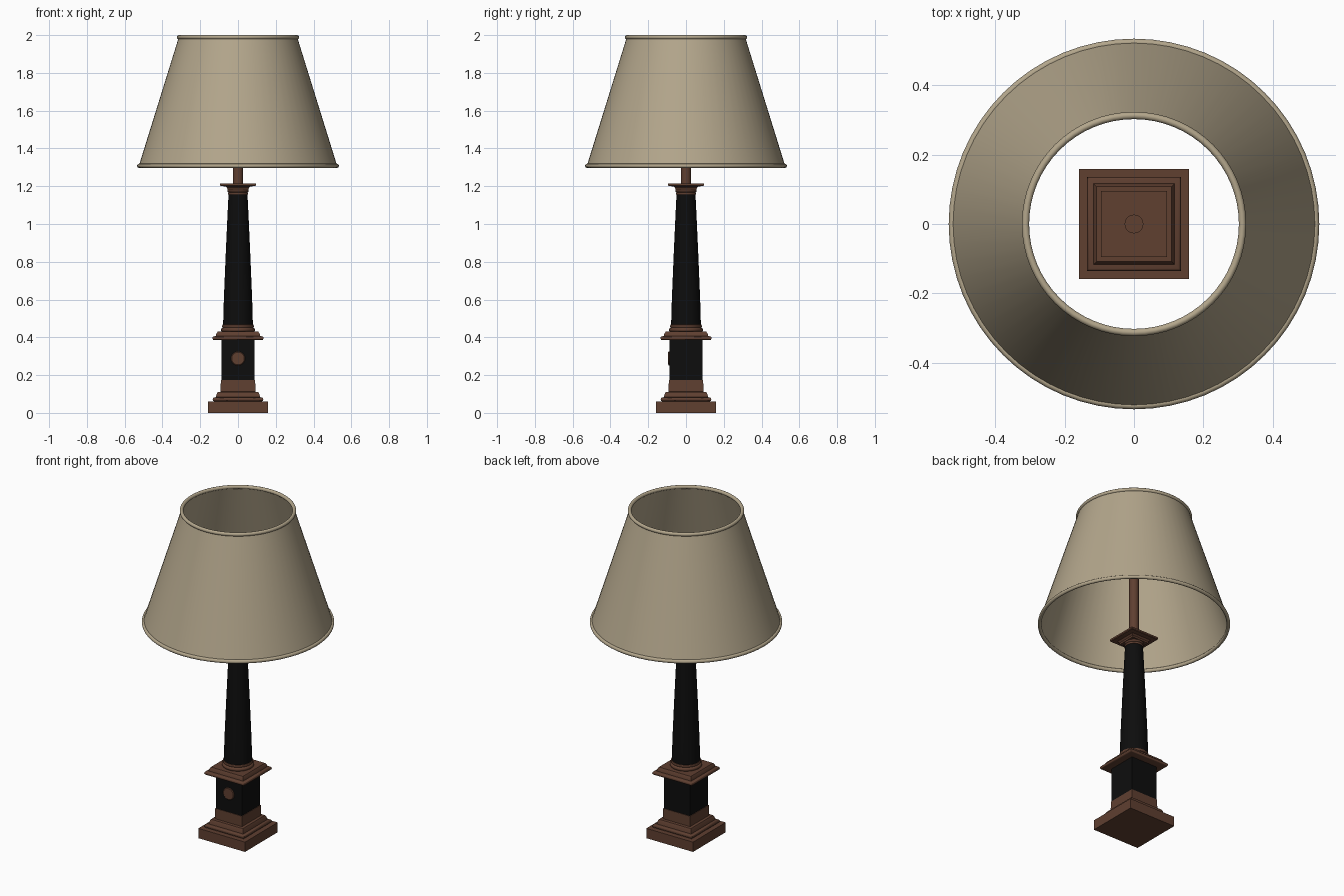
import bpy, bmesh, math

if "Cube" in bpy.data.objects:
    bpy.data.objects.remove(bpy.data.objects["Cube"])

def material(name, rgb):
    m = bpy.data.materials.new(name)
    m.diffuse_color = (*rgb, 1)
    m.use_nodes = True
    m.node_tree.nodes["Principled BSDF"].inputs["Base Color"].default_value = m.diffuse_color
    return m

WOOD = material("brown_wood", (0.115, 0.05, 0.03))
BLACK = material("black_lacquer", (0.004, 0.004, 0.004))
FABRIC = material("beige_fabric", (0.45, 0.38, 0.26))

def sweep(name, profile, mat, sides=64, closed=False):
    """Turn a (radius, z) profile; sides=4 gives square mouldings (radius = half width)."""
    k, off = (math.sqrt(2), math.pi / 4) if sides == 4 else (1, 0)
    bm = bmesh.new()
    rings = []
    for r, z in profile:
        angles = [off + 2 * math.pi * i / sides for i in range(sides)]
        rings.append([bm.verts.new((k * r * math.cos(a), k * r * math.sin(a), z)) for a in angles])
    pairs = list(zip(rings, rings[1:]))
    if closed:
        pairs.append((rings[-1], rings[0]))
    else:
        bm.faces.new(rings[0][::-1])
        bm.faces.new(rings[-1])
    for a, b in pairs:
        for i in range(sides):
            j = (i + 1) % sides
            bm.faces.new((a[i], a[j], b[j], b[i]))
    bmesh.ops.recalc_face_normals(bm, faces=bm.faces)
    me = bpy.data.meshes.new(name)
    bm.to_mesh(me)
    bm.free()
    ob = bpy.data.objects.new(name, me)
    bpy.context.collection.objects.link(ob)
    me.materials.append(mat)
    bpy.ops.object.select_all(action='DESELECT')
    ob.select_set(True)
    bpy.context.view_layer.objects.active = ob
    bpy.ops.object.shade_smooth_by_angle(angle=math.radians(35))
    return ob

def bead(r, z0, z1, bulge, n=6):
    """Half-round moulding section."""
    c, h = (z0 + z1) / 2, (z1 - z0) / 2
    return [(r + bulge * math.cos(t), c + h * math.sin(t))
            for t in (-math.pi / 2 + math.pi * i / n for i in range(n + 1))]

# square foot with stepped mouldings
sweep("foot", [(.158, 0), (.158, .06), (.127, .06)] + bead(.127, .062, .082, .007)
      + [(.117, .083), (.114, .098), (.108, .11), (.092, .112), (.091, .175)], WOOD, 4)

# black pedestal block and front medallion
sweep("pedestal", [(.088, .17), (.088, .39)], BLACK, 4)
medal = sweep("medallion", [(.037, 0), (.037, .008), (.033, .011)], WOOD, 48)
medal.rotation_euler.x = math.pi / 2
medal.location = (0, -.083, .288)

# pedestal cornice and round column base
sweep("cornice", [(.09, .385)] + bead(.128, .386, .405, .007)
      + [(.117, .407), (.115, .418), (.108, .43), (.08, .43)], WOOD, 4)
sweep("column_base", [(.08, .428)] + bead(.082, .43, .45, .008)
      + bead(.08, .452, .467, .004) + [(.07, .467)], WOOD)

# tapered column
sweep("column", [(.079, .46), (.075, .6), (.0655, .83), (.055, 1.06), (.05, 1.16)], BLACK)

# capital
sweep("collar", bead(.05, 1.155, 1.168, .004) + bead(.049, 1.168, 1.182, .007), WOOD)
sweep("capital", [(.056, 1.18), (.057, 1.19), (.066, 1.199), (.078, 1.2), (.092, 1.201),
                  (.095, 1.205), (.095, 1.215)], WOOD, 4)

# stem
sweep("stem", [(.027, 1.21), (.027, 1.65)], WOOD, 32)

# conical shade with rolled rims
sweep("shade", [(.525, 1.308), (.313, 1.99), (.310, 1.99), (.522, 1.308)], FABRIC, 64, True)
for name, r, z in (("lower_rim", .524, 1.308), ("upper_rim", .313, 1.989)):
    ring = [(r + .0105 * math.cos(t), z + .011 * math.sin(t))
            for t in (math.tau * i / 12 for i in range(12))]
    sweep(name, ring, FABRIC, 64, True)
